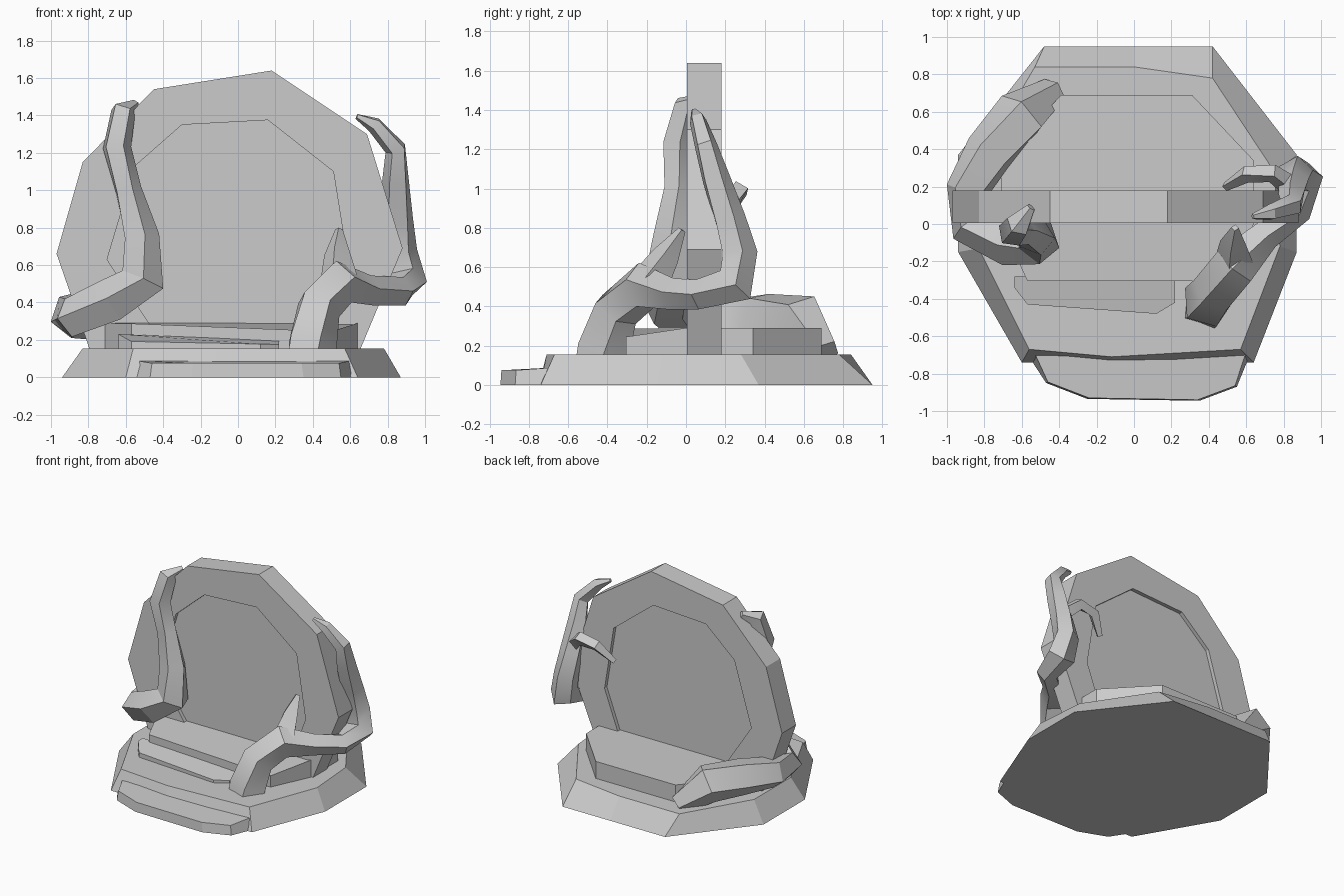
import bpy, bmesh, math
from mathutils import Vector

if "Cube" in bpy.data.objects:
    bpy.data.objects.remove(bpy.data.objects["Cube"])


def finish(name, bm):
    bmesh.ops.recalc_face_normals(bm, faces=bm.faces)
    me = bpy.data.meshes.new(name)
    bm.to_mesh(me)
    bm.free()
    ob = bpy.data.objects.new(name, me)
    bpy.context.collection.objects.link(ob)
    return ob


def skin(name, rings, caps=True, closed=False):
    """Bridge successive rings of points with quads."""
    bm = bmesh.new()
    vs = [[bm.verts.new(p) for p in r] for r in rings]
    n = len(vs[0])
    pairs = list(zip(vs, vs[1:])) + ([(vs[-1], vs[0])] if closed else [])
    for a, b in pairs:
        for i in range(n):
            j = (i + 1) % n
            bm.faces.new((a[i], a[j], b[j], b[i]))
    if caps and not closed:
        bm.faces.new(vs[0])
        bm.faces.new(vs[-1])
    return finish(name, bm)


def stone(name, bottom, top, z0, z1):
    return skin(name, [[(x, y, z0) for x, y in bottom],
                       [(x, y, z1(x, y) if callable(z1) else z1) for x, y in top]])


def root(name, pts, sides=5, spin=0.4):
    """Tapered faceted tube; each point is x, y, z, radius."""
    ps = [Vector(p[:3]) for p in pts]
    rings, u = [], None
    for i, p in enumerate(ps):
        t = (ps[min(i + 1, len(ps) - 1)] - ps[max(i - 1, 0)]).normalized()
        if u is None:
            u = t.orthogonal()
        u = (u - t * u.dot(t)).normalized()
        v = t.cross(u)
        ring = []
        for k in range(sides):
            a = 2 * math.pi * k / sides + spin + 0.12 * i
            ring.append(p + (u * math.cos(a) + v * math.sin(a)) * pts[i][3])
        rings.append(ring)
    ob = skin(name, rings)
    ob.data.shade_smooth()
    ob.data.set_sharp_from_angle(angle=math.radians(30))
    return ob


# Stone platform
stone("platform",
      [(-.48, .95), (0, .95), (.42, .95), (.87, .37), (.87, -.15), (.64, -.74),
       (-.12, -.75), (-.60, -.74), (-.94, -.15), (-.94, .37)],
      [(-.53, .84), (0, .84), (.42, .78), (.75, .28), (.78, -.12), (.57, -.67),
       (-.12, -.71), (-.56, -.67), (-.83, -.13), (-.83, .33)], 0, .155)

# Steps and dais
stone("lower_step",
      [(.64, -.65), (.55, -.87), (.35, -.945), (-.25, -.935), (-.47, -.85), (-.60, -.65)],
      [(.61, -.65), (.54, -.865), (.34, -.94), (-.24, -.93), (-.46, -.845), (-.55, -.65)],
      0, lambda x, y: .09 if y > -.7 else .075)
dais = [(-.39, .69), (.31, .69), (.64, .34), (.64, .08), (-.71, .08), (-.71, .34)]
stone("dais", dais, dais, .14, .29)
front = [(-.71, .08), (.64, .08), (.64, 0), (.50, -.305), (-.57, -.305), (-.71, 0)]
stone("dais_front", front, front, .14,
      lambda x, y: .29 if y > -.1 else .287 if x < 0 else .245)
mid = [(-.64, -.28), (-.64, -.34), (-.57, -.43), (.12, -.48), (.22, -.42), (.22, -.28)]
stone("upper_step", mid, mid, .14, lambda x, y: .205 - .04 * x if y > -.4 else .18 - .02 * x)

# Upright stone ring
outer = [(-.79, .14), (-.97, .66), (-.83, 1.15), (-.45, 1.54), (.18, 1.64),
         (.69, 1.30), (.88, .69), (.65, .14)]
inner = [(-.45, .25), (-.70, .63), (-.55, 1.13), (-.30, 1.35), (.16, 1.375),
         (.51, 1.10), (.59, .60), (.46, .25)]
at = lambda prof, y: [(x, y, z) for x, z in prof]
skin("portal_ring", [at(outer, .005), at(outer, .18), at(inner, .18), at(inner, .005)], closed=True)

# Recessed portal surface
skin("portal_surface", [at(inner, .035), at(inner, .15)])

# Left root winding from the ring's shoulder round to the back
root("left_root", [
    (-.55, .09, 1.46, .025), (-.615, .0, 1.42, .07), (-.65, -.045, 1.23, .08),
    (-.59, -.04, 1.0, .075), (-.52, -.07, .75, .10), (-.51, -.09, .52, .125),
    (-.67, -.10, .41, .125), (-.88, -.01, .32, .11), (-.89, .18, .33, .12),
    (-.77, .38, .34, .14), (-.60, .58, .32, .15), (-.43, .71, .16, .08)])

# Right root rising from the platform and twisting up the rim
root("right_root", [
    (.385, -.43, .09, .14), (.39, -.42, .19, .14), (.43, -.36, .38, .125),
    (.54, -.22, .50, .125), (.70, -.06, .46, .085), (.87, .07, .46, .08),
    (.90, .25, .51, .11), (.865, .27, .67, .095), (.855, .22, .84, .085),
    (.845, .15, 1.05, .075), (.845, .10, 1.22, .06), (.73, .06, 1.35, .045),
    (.635, .04, 1.395, .015)])

# Offshoots
root("front_offshoot", [(.54, -.20, .50, .11), (.53, -.10, .66, .07), (.54, -.02, .79, .02)], 4)
root("back_offshoot", [(.84, .20, .90, .06), (.74, .27, .99, .05),
                       (.60, .265, .97, .045), (.49, .20, .85, .025)], 4)
